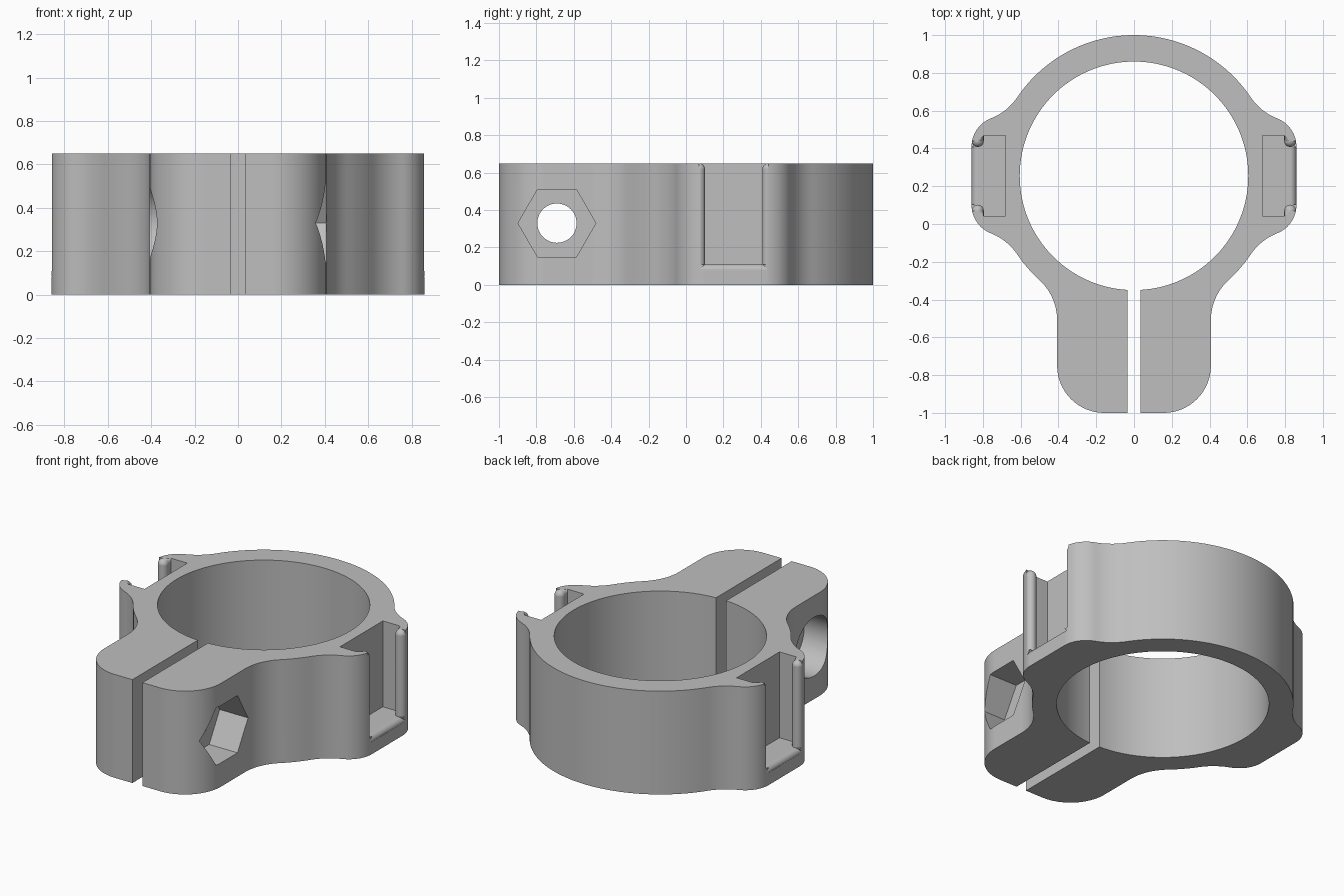
import bpy, bmesh
from math import sin, cos, pi, atan2, hypot, sqrt, radians
from mathutils import Matrix

if "Cube" in bpy.data.objects:
    bpy.data.objects.remove(bpy.data.objects["Cube"])

HEIGHT = 0.65
CY, BORE, OUTER = 0.255, 0.605, 0.745     # ring centre and radii
SCREW_Y, SCREW_Z = -0.69, 0.33

grey = bpy.data.materials.new("plain grey")
grey.use_nodes = True
grey.diffuse_color = (0.52, 0.52, 0.52, 1)
grey.node_tree.nodes["Principled BSDF"].inputs["Base Color"].default_value = grey.diffuse_color


def arc(x, y, r, a0, a1, n):
    return [(x + r * cos(a0 + (a1 - a0) * i / n), y + r * sin(a0 + (a1 - a0) * i / n))
            for i in range(n + 1)]


def make_object(name, bm):
    bmesh.ops.recalc_face_normals(bm, faces=bm.faces)
    mesh = bpy.data.meshes.new(name)
    bm.to_mesh(mesh)
    bm.free()
    mesh.materials.append(grey)
    ob = bpy.data.objects.new(name, mesh)
    bpy.context.collection.objects.link(ob)
    return ob


def loft(rings):
    """Closed solid through a stack of rings with equal point counts."""
    bm = bmesh.new()
    rows = [[bm.verts.new(p) for p in ring] for ring in rings]
    n = len(rows[0])
    for low, high in zip(rows, rows[1:]):
        for i in range(n):
            j = (i + 1) % n
            bm.faces.new((low[i], low[j], high[j], high[i]))
    bm.faces.new(rows[0][::-1])
    bm.faces.new(rows[-1])
    return bm


def prism(name, sides, r, depth, matrix):
    bm = bmesh.new()
    bmesh.ops.create_cone(bm, cap_ends=True, segments=sides, radius1=r, radius2=r,
                          depth=depth, matrix=matrix)
    return make_object(name, bm)


# Half outline of the clamp: ear corner, blend and ring, mirrored above and below
ear_x, ear_y, ear_r, blend = 0.70, 0.155, 0.16, 0.30
d = hypot(ear_x, ear_y)
a = ((OUTER + blend) ** 2 - (ear_r + blend) ** 2 + d * d) / (2 * d)
h = sqrt((OUTER + blend) ** 2 - a * a)
qx, qy = (ear_x * a - ear_y * h) / d, (ear_y * a + ear_x * h) / d
ring_angle, ear_angle = atan2(qy, qx), atan2(qy - ear_y, qx - ear_x)
ear = arc(ear_x, ear_y, ear_r, 0, ear_angle, 12)
ear += arc(qx, qy, blend, ear_angle + pi, ring_angle + pi, 10)[1:]
upper = ear + arc(0, 0, OUTER, ring_angle, pi / 2, 24)[1:]

# Clamp jaw: rounded front corner and blend into the ring
jaw_x, neck_y, neck_r = 0.407, -0.51, 0.29
neck = atan2(CY - neck_y, -(jaw_x + neck_r))
half = arc(jaw_x - 0.25, -0.75, 0.25, -pi / 2, 0, 16)
half += arc(jaw_x + neck_r, neck_y, neck_r, pi, neck, 12)
half += arc(0, CY, OUTER, neck - pi, -ring_angle, 6)[1:-1]
half += [(x, CY - y) for x, y in reversed(ear)]
half += [(x, CY + y) for x, y in upper]
outline = half + [(-x, y) for x, y in reversed(half[:-1])]

# Body with a rounded top rim
bm = loft([[(x, y, z) for x, y in outline] for z in (0, HEIGHT)])
rim = [e for e in bm.edges if all(v.co.z > HEIGHT - 0.01 for v in e.verts)]
bmesh.ops.bevel(bm, geom=rim, offset=0.05, segments=7, profile=0.5, affect='EDGES')
body = make_object("clamp_body", bm)

# Cutters: bore, split, screw hole, nut pocket and round counterbore
along_x = Matrix.Rotation(pi / 2, 4, 'Y')


def screw_at(x):
    return Matrix.Translation((x, SCREW_Y, SCREW_Z)) @ along_x


cutters = [prism("bore_cutter", 128, BORE, 3, Matrix.Translation((0, CY, 0)))]
bm = bmesh.new()
bmesh.ops.create_cube(bm, size=1, matrix=Matrix.Translation((0, -0.7, 0.3))
                      @ Matrix.Diagonal((0.07, 1.2, 2, 1)))
cutters.append(make_object("split_cutter", bm))
cutters.append(prism("screw_cutter", 48, 0.105, 2, screw_at(0)))
cutters.append(prism("nut_cutter", 6, 0.208, 0.6, screw_at(0.51)))
cutters.append(prism("counterbore_cutter", 64, 0.185, 0.6, screw_at(-0.51)))

# Side slots: wide pocket behind two rounded lips, with a rounded sill
LIP_X, LIP_Y, LIP_R, SILL = 0.827, 0.185, 0.032, 0.11


def slot_ring(side, z, r):
    top = [(0.68, 0.213), (LIP_X - LIP_R, 0.213)]
    top += arc(LIP_X, LIP_Y, r, pi, 2 * pi, 12) + [(0.95, LIP_Y)]
    pts = top + [(x, -y) for x, y in reversed(top)]
    return [(side * x, CY + y, z) for x, y in pts]


def sill_ring(side, z, x, w):
    return [(side * px, CY + py, z) for px, py in ((x, -w), (0.95, -w), (0.95, w), (x, w))]


for side, label in ((1, "left"), (-1, "right")):
    rings = [slot_ring(side, SILL, LIP_R)]
    for i in range(7):
        t = radians(86) * i / 6
        rings.append(slot_ring(side, HEIGHT - LIP_R + LIP_R * sin(t), LIP_R * cos(t)))
    rings.append(slot_ring(side, HEIGHT + 0.1, LIP_R * cos(radians(86))))
    cutters.append(make_object(label + "_slot_cutter", loft(rings)))
    rings = []
    for i in range(6, -1, -1):
        t = pi / 2 * i / 6
        rings.append(sill_ring(side, SILL - LIP_R + LIP_R * cos(t),
                               LIP_X + LIP_R * sin(t), LIP_Y - LIP_R * cos(t)))
    rings.append(sill_ring(side, SILL + 0.02, LIP_X + 0.003, 0.15))
    cutters.append(make_object(label + "_sill_cutter", loft(rings)))

# Apply the cuts, then drop the cutters
bpy.ops.object.select_all(action='DESELECT')
bpy.context.view_layer.objects.active = body
body.select_set(True)
for cutter in cutters:
    cutter.hide_render = True
    mod = body.modifiers.new(cutter.name, 'BOOLEAN')
    mod.operation, mod.solver, mod.object = 'DIFFERENCE', 'EXACT', cutter
    bpy.ops.object.modifier_apply(modifier=mod.name)
for cutter in cutters:
    bpy.data.objects.remove(cutter)

bpy.ops.object.shade_smooth_by_angle(angle=radians(30))
weighted = body.modifiers.new("even_shading", 'WEIGHTED_NORMAL')
weighted.keep_sharp = True
